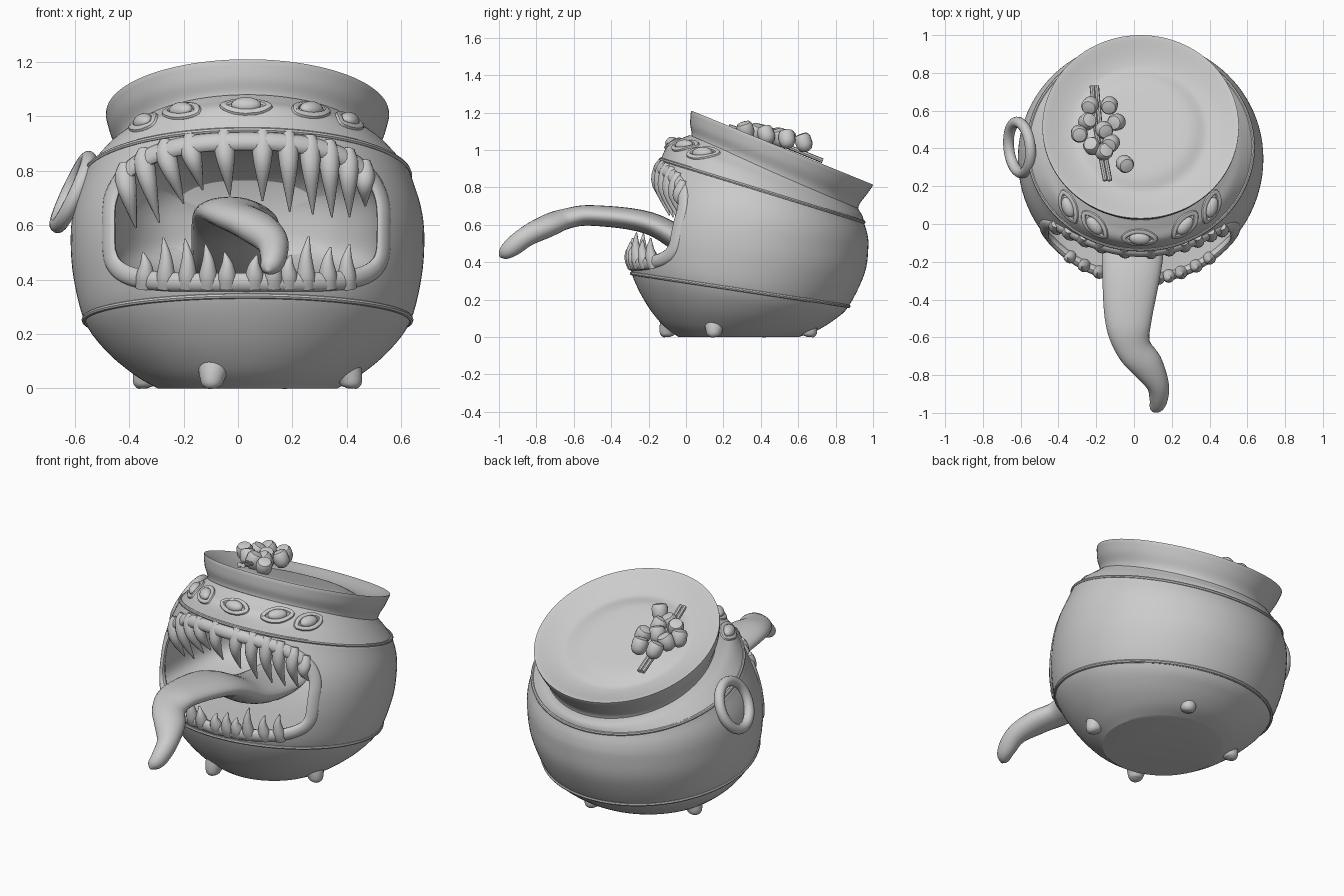
import bpy, bmesh, random
from math import sin, cos, pi, radians, copysign
from mathutils import Vector
from mathutils.bvhtree import BVHTree

cube = bpy.data.objects.get("Cube")
if cube:
    bpy.data.objects.remove(cube)

grey = bpy.data.materials.new("clay_grey")
grey.use_nodes = True
grey.diffuse_color = (0.6, 0.6, 0.6, 1)
grey.node_tree.nodes["Principled BSDF"].inputs["Base Color"].default_value = (0.6, 0.6, 0.6, 1)


def smooth(pts, n=6):
    """Catmull-Rom through tuples of any length."""
    out, k = [], len(pts)
    for i in range(k - 1):
        quad = [pts[max(0, min(k - 1, i + o))] for o in (-1, 0, 1, 2)]
        for j in range(n):
            t = j / n
            out.append(tuple(
                0.5 * (2 * b + (c - a) * t + (2 * a - 5 * b + 4 * c - d) * t * t
                       + (3 * b - a - 3 * c + d) * t ** 3)
                for a, b, c, d in zip(*quad)))
    return out + [tuple(pts[-1])]


def build(name, lofts, cyclic=False, angle=40):
    """One object from one or more lofts, each a list of equal rings."""
    bm = bmesh.new()
    for rings in lofts:
        vs = [[bm.verts.new(p) for p in r] for r in rings]
        m = len(vs[0])
        for i in range(len(vs) if cyclic else len(vs) - 1):
            a, b = vs[i], vs[(i + 1) % len(vs)]
            for j in range(m):
                bm.faces.new((a[j], a[(j + 1) % m], b[(j + 1) % m], b[j]))
        if not cyclic:
            bm.faces.new(vs[0])
            bm.faces.new(vs[-1])
    bmesh.ops.recalc_face_normals(bm, faces=bm.faces)
    mesh = bpy.data.meshes.new(name)
    bm.to_mesh(mesh)
    bm.free()
    ob = bpy.data.objects.new(name, mesh)
    bpy.context.collection.objects.link(ob)
    return finish(ob, angle)


def finish(ob, angle=40):
    if not ob.data.materials:
        ob.data.materials.append(grey)
    bpy.ops.object.select_all(action="DESELECT")
    ob.select_set(True)
    bpy.context.view_layer.objects.active = ob
    bpy.ops.object.shade_smooth_by_angle(angle=radians(angle))
    return ob


def sweep(pts, ref, cyclic=False, m=12):
    """Elliptical rings along points (x, y, z, half width, half thickness)."""
    rings, k = [], len(pts)
    refs = ref if isinstance(ref, list) else [Vector(ref)] * k
    for i, p in enumerate(pts):
        a = pts[(i - 1) % k if cyclic else max(i - 1, 0)]
        b = pts[(i + 1) % k if cyclic else min(i + 1, k - 1)]
        t = (Vector(b[:3]) - Vector(a[:3])).normalized()
        side = t.cross(refs[i]).normalized()
        up = side.cross(t)
        rings.append([Vector(p[:3]) + side * p[3] * cos(2 * pi * j / m)
                      + up * p[4] * sin(2 * pi * j / m) for j in range(m)])
    return rings


CX = 0.035


def hoop(r, m=96):
    """Tilted ring from front y, z, back y, z and half width."""
    f, b = Vector((CX, r[0], r[1])), Vector((CX, r[2], r[3]))
    return [(f + b) / 2 + (f - b) / 2 * cos(2 * pi * j / m)
            + Vector((r[4] * sin(2 * pi * j / m), 0, 0)) for j in range(m)]


# Pot body, leaning back towards the rim
low_seam = (-.29, .34, .87, .165, .6)
high_seam = (-.135, .95, .95, .615, .595)
profile = [(-.04, 0, .6, 0, .33), (-.13, .07, .69, .03, .415), (-.22, .19, .79, .09, .52), low_seam,
           (-.305, .48, .955, .34, .64), (-.285, .62, .975, .48, .65),
           (-.235, .76, .97, .55, .64), (-.16, .9, .955, .6, .61), high_seam,
           (-.095, 1.03, .945, .645, .54), (-.03, 1.06, .93, .67, .5), (.02, 1.08, .92, .69, .47)]
body = build("pot_body", [[hoop(r) for r in smooth(profile, 5)]])
bm = bmesh.new()
bm.from_mesh(body.data)
tree = BVHTree.FromBMesh(bm)
bm.free()


def front(x, z):
    return tree.ray_cast(Vector((x, -2, z)), Vector((0, 1, 0)))[0].y


# Mouth opening, carved as a cavity
def mouth(t, grow=0):
    c, s = cos(t), sin(t)
    e = 0.8 if s > 0 else 0.4
    h = 0.28 if s > 0 else 0.22
    return (0.03 + (0.5 + grow) * copysign(abs(c) ** e, c),
            0.62 + (h + grow) * copysign(abs(s) ** e, s))


outline = [mouth(2 * pi * i / 80) for i in range(80)]
cutter = build("mouth_cutter", [[
    [(.03 + (x - .03) * s, y, .6 + (z - .6) * s) for x, z in outline]
    for y, s in ((-.8, 1), (0, 1), (.2, .98), (.36, .9), (.48, .75), (.55, .55), (.58, .25))]])
cutter.hide_render = True
cut = body.modifiers.new("mouth", "BOOLEAN")
cut.operation, cut.solver, cut.object = "DIFFERENCE", "EXACT", cutter
bpy.context.view_layer.objects.active = body
bpy.ops.object.modifier_apply(modifier="mouth")
bpy.data.objects.remove(cutter)
finish(body, 25)

# Lips lie flat along the body surface, nearly flush at the corners
lip, lip_normals = [], []
for i in range(96):
    t = 2 * pi * i / 96
    x, z = mouth(t, 0.012)
    p, n, _, _ = tree.find_nearest(Vector((x, front(x, z), z)))
    lip.append((*(p - n * .008), .036, .014 + .012 * abs(sin(t))))
    lip_normals.append(n)
build("lips", [sweep(lip, lip_normals, True)], True)

# Raised seams
for name, r in (("lower_seam", low_seam), ("upper_seam", high_seam)):
    build(name, [sweep([(*p, .01, .01) for p in hoop(r)], (0, 0, 1), True, 8)], True)

# Flared rim and the shallow dish inside it
top = (.03, 1.21, 1.0, .815, .52)
normal = Vector((.395, .97)).normalized()


def dish(s, drop):
    cy, cz = (top[0] + top[2]) / 2, (top[1] + top[3]) / 2
    dy, dz = (top[2] - top[0]) / 2 * s, (top[3] - top[1]) / 2 * s
    oy, oz = cy - normal.x * drop, cz - normal.y * drop
    return (oy - dy, oz - dz, oy + dy, oz + dz, top[4] * s)


flare = smooth([(.025, 1.06, .92, .685, .475), (.03, 1.09, .93, .715, .482),
                (.022, 1.14, .965, .76, .505), dish(1, .012)], 4)
basin = smooth([dish(1, 0), dish(.96, .006), dish(.84, .03), dish(.74, .045),
                dish(.66, .048), dish(.54, .03), dish(.42, .024), dish(.1, .023)], 5)
build("rim", [[hoop(r) for r in flare + basin]])

# Teeth: base x, tip x, tip z
upper = [(-.415, -.375, .59), (-.345, -.29, .61), (-.265, -.2, .68), (-.175, -.13, .73),
         (-.05, -.03, .71), (.09, .09, .69), (.185, .19, .65), (.265, .275, .64),
         (.335, .345, .63), (.405, .41, .63), (.465, .468, .67)]
lofts = []
for bx, tx, tz in upper:
    u = abs(bx - .03) / .5
    bz = .62 + .28 * max(0, 1 - u ** 2.5) ** .4
    y = front(bx, bz) + .015
    path = [(bx, y + .015, bz + .045, .022, .02), (bx, y, bz - .005, .038, .034),
            ((bx * 2 + tx) / 3, y - .01, bz * .6 + tz * .4, .03, .029),
            (tx, y + .04, tz, .003, .003)]
    lofts.append(sweep(smooth(path, 4), (0, 1, 0)))
build("upper_teeth", lofts)
lower = [(-.34, .5), (-.265, .555), (-.185, .55), (-.11, .53), (-.04, .5), (.06, .49),
         (.13, .51), (.185, .49), (.25, .56), (.33, .52), (.4, .53)]
lofts = []
for x, tz in lower:
    y = front(x, .4)
    path = [(x, y + .02, .37, .036, .03), (x, y + .006, .415, .034, .033),
            (x, y - .004, .415 * .5 + tz * .5, .021, .021), (x + .01 * copysign(1, x), y, tz, .003, .003)]
    lofts.append(sweep(smooth(path, 4), (0, 1, 0)))
build("lower_teeth", lofts)

# Long curling tongue
tongue = [(0, .56, .44, .15, .05), (0, .3, .43, .17, .06), (0, .05, .48, .17, .07), (-.01, -.2, .61, .16, .06),
          (-.03, -.5, .65, .125, .055), (-.005, -.65, .63, .095, .055), (.07, -.75, .59, .085, .06),
          (.125, -.85, .54, .06, .055), (.13, -.93, .48, .048, .05), (.115, -.975, .445, .033, .033),
          (.11, -.995, .43, .006, .006)]
build("tongue", [sweep(smooth(tongue, 6), (0, 0, 1), m=24)])

# Row of lidded eyes above the mouth
lids = []
for x, y, z in ((.03, -.075, 1.035), (-.205, -.005, 1.01), (.265, -.005, 1.01),
                (-.345, .09, .975), (.405, .09, .975)):
    p, n, _, _ = tree.find_nearest(Vector((x, y, z)))
    right = Vector((0, 0, 1)).cross(n).normalized()
    up = n.cross(right)
    bpy.ops.mesh.primitive_uv_sphere_add(segments=24, ring_count=14, location=p)
    eye = bpy.context.object
    eye.name = "eyeball"
    eye.scale = (.055, .028, .034)
    eye.rotation_euler = n.to_track_quat("Y", "Z").to_euler()
    finish(eye)
    lid, lid_normals = [], []
    for i in range(28):
        t = 2 * pi * i / 28
        q = p + right * .085 * cos(t) + up * .043 * sin(t) * abs(sin(t)) ** .4
        q, qn, _, _ = tree.find_nearest(q)
        lid.append((*q, .014, .011))
        lid_normals.append(qn)
    lids.append(sweep(lid, lid_normals, True, 8))
build("eyelids", lids, True)

# Ring handle on the right side
bpy.ops.mesh.primitive_torus_add(major_radius=.135, minor_radius=.029, major_segments=48,
                                 minor_segments=14, location=(-.606, .405, .722))
handle = bpy.context.object
handle.name = "ring_handle"
handle.rotation_euler = Vector((-.9, -.1, .42)).to_track_quat("Z", "Y").to_euler()
finish(handle)

# Four stubby feet, flaring into the bowl
for k in range(4):
    a = radians(-109 + 90 * k)
    d = Vector((cos(a), sin(a), 0))
    c = Vector((CX, .28, 0))
    path = [(*(c + d * reach + Vector((0, 0, z))), r, r)
            for reach, z, r in ((.405, 0, .018), (.405, .012, .036), (.4, .035, .045),
                                (.39, .06, .054), (.37, .09, .07), (.33, .13, .09))]
    build("foot", [sweep(smooth(path, 3), (1, 0, 0) if k % 2 == 0 else (0, 1, 0), m=20)])


# Cluster of rounded caps on a twig, resting in the dish
def dish_z(y):
    return 1.015 - (y - .515) * .407 - .035


build("twig", [sweep([(x + o, y, dish_z(y) + h, .013, .013)
                      for x, y, h in ((-.21, .73, .05), (-.19, .5, .05), (-.14, .23, .03))], (0, 0, 1), m=8)
               for o in (-.012, .012)])
caps = [(-.23, .63), (-.13, .63), (-.09, .54), (-.25, .54), (-.16, .5), (-.29, .48),
        (-.12, .43), (-.22, .41), (-.16, .38), (-.05, .32)]
random.seed(4)
lofts = []
for x, y in caps:
    lean = Vector((random.uniform(-.5, .5), random.uniform(-.5, .5), 1)).normalized()
    centre = Vector((x, y, dish_z(y) + .04 + max(0, y - .3) * .2))
    path = [(*(centre + lean * h), r, r) for h, r in
            ((-.05, .012), (-.04, .032), (-.015, .044), (.025, .045), (.043, .036), (.048, .012))]
    lofts.append(sweep(path, (0, 1, 0), m=16))
build("berry_caps", lofts, angle=50)
